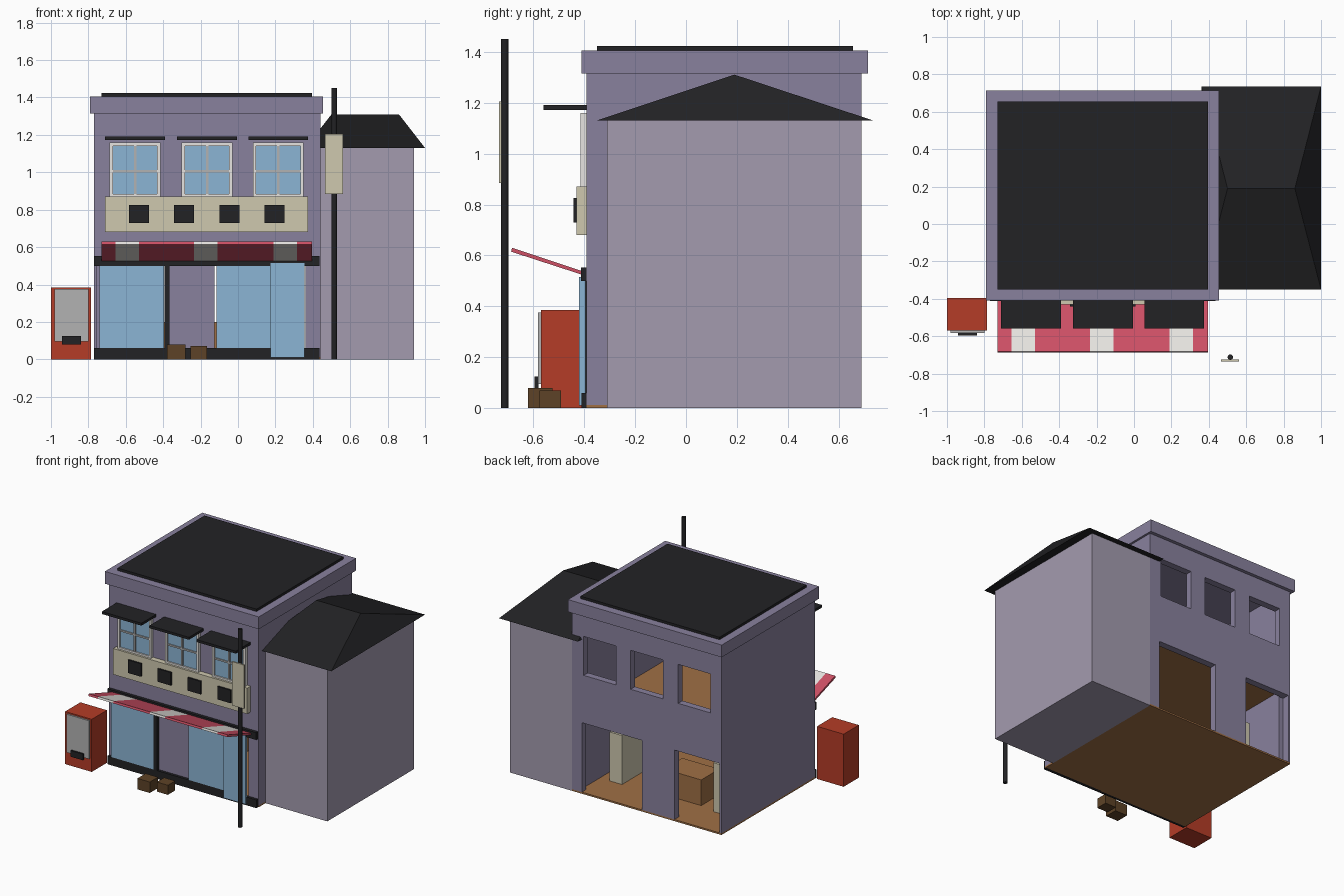
import bpy, bmesh, math

if "Cube" in bpy.data.objects:
    bpy.data.objects.remove(bpy.data.objects["Cube"])

COLORS = {
    "wall": (0.25, 0.22, 0.34), "annex": (0.37, 0.33, 0.43), "black": (0.016, 0.016, 0.018),
    "glass": (0.26, 0.46, 0.66), "red": (0.46, 0.045, 0.02), "awning_red": (0.62, 0.08, 0.13),
    "beige": (0.62, 0.58, 0.43), "white": (0.8, 0.78, 0.75), "brown": (0.11, 0.055, 0.02),
    "wood": (0.35, 0.16, 0.06), "grey": (0.45, 0.45, 0.45),
}
MATS = {}
for n, c in COLORS.items():
    MATS[n] = bpy.data.materials.new(n)
    MATS[n].diffuse_color = (*c, 1)


def mesh_obj(name, verts, faces, mat):
    me = bpy.data.meshes.new(name)
    me.from_pydata(verts, [], faces)
    bm = bmesh.new()
    bm.from_mesh(me)
    bmesh.ops.recalc_face_normals(bm, faces=bm.faces)
    bm.to_mesh(me)
    bm.free()
    ob = bpy.data.objects.new(name, me)
    bpy.context.collection.objects.link(ob)
    if mat:
        me.materials.append(MATS[mat])
    return ob


def box(name, x, y, z, mat=None):
    v = [(a, b, c) for a in x for b in y for c in z]
    f = [(0, 1, 3, 2), (4, 6, 7, 5), (0, 4, 5, 1), (2, 3, 7, 6), (0, 2, 6, 4), (1, 5, 7, 3)]
    return mesh_obj(name, v, f, mat)


def cut(target, cutter):
    m = target.modifiers.new("cut", 'BOOLEAN')
    m.operation, m.solver, m.object = 'DIFFERENCE', 'EXACT', cutter
    bpy.context.view_layer.objects.active = target
    bpy.ops.object.modifier_apply(modifier=m.name)
    bpy.data.objects.remove(cutter)


X0, X1, Y0, Y1 = -0.77, 0.44, -0.39, 0.69
T = 0.05
WINDOWS = (-0.55, -0.165, 0.215)

# hollow main building, same openings in front and back walls
walls = box("main_walls", (X0, X1), (Y0, Y1), (0.012, 1.35), "wall")
cut(walls, box("hollow", (X0 + T, X1 - T), (Y0 + T, Y1 - T), (-0.1, 1.30)))
openings = [(-0.755, -0.39, -0.1, 0.52), (-0.125, 0.36, -0.1, 0.52)]
openings += [(c - 0.13, c + 0.13, 0.87, 1.155) for c in WINDOWS]
for yr in ((Y0 - 0.1, Y0 + T + 0.004), (Y1 - T - 0.004, Y1 + 0.1)):
    for a, b, lo, hi in openings:
        cut(walls, box("opening", (a, b), yr, (lo, hi)))

# floors, parapet and flat roof
box("ground_floor", (X0, X1), (Y0, Y1), (0, 0.012), "wood")
box("upper_floor", (X0 + 0.02, X1 - 0.02), (Y0 + 0.02, Y1 - 0.02), (0.56, 0.585), "wood")
box("parapet", (-0.79, 0.455), (-0.41, 0.715), (1.315, 1.405), "wall")
box("flat_roof", (-0.73, 0.395), (-0.35, 0.655), (1.39, 1.423), "black")

# interior shelves and counter
for i, x in enumerate((-0.63, 0.21)):
    box(f"shelf_{i}", (x, x + 0.1), (-0.05, 0.44), (0.012, 0.37), "beige")
box("counter", (-0.41, -0.11), (0.2, 0.41), (0.012, 0.2), "wood")

# side annex with hip roof
box("annex", (X1, 0.94), (-0.31, 0.69), (0, 1.135), "annex")
mesh_obj("annex_hip_roof",
         [(0.36, -0.35, 1.13), (1, -0.35, 1.13), (1, 0.735, 1.13), (0.36, 0.735, 1.13),
          (0.5, 0.19, 1.31), (0.86, 0.19, 1.31)],
         [(0, 1, 5, 4), (1, 2, 5), (2, 3, 4, 5), (3, 0, 4), (3, 2, 1, 0)], "black")

# upper windows with bars and small canopies
for i, c in enumerate(WINDOWS):
    n = f"window_{i}"
    box(n + "_glass", (c - 0.12, c + 0.12), (-0.405, -0.395), (0.88, 1.145), "glass")
    for s in (-1, 1):
        x = c + s * 0.127
        box(n + f"_jamb_{s}", (x - 0.009, x + 0.009), (-0.415, -0.385), (0.865, 1.16), "white")
    for k, z in enumerate((0.874, 1.15)):
        box(n + f"_rail_{k}", (c - 0.12, c + 0.12), (-0.415, -0.385), (z - 0.009, z + 0.009), "white")
    box(n + "_mullion", (c - 0.006, c + 0.006), (-0.413, -0.4), (0.88, 1.145), "grey")
    box(n + "_crossbar", (c - 0.12, c + 0.12), (-0.413, -0.4), (1.0, 1.012), "grey")
    box(n + "_canopy", (c - 0.16, c + 0.16), (-0.56, -0.385), (1.172, 1.19), "black")

# shopfront
box("plinth", (X0, 0.435), (-0.41, -0.385), (0, 0.06), "black")
box("lintel_beam", (X0, 0.435), (-0.412, -0.385), (0.5, 0.553), "black")
box("shop_post", (-0.392, -0.366), (-0.415, -0.385), (0.06, 0.5), "black")
box("shop_glass_left", (-0.74, -0.395), (-0.41, -0.395), (0.06, 0.5), "glass")
box("shop_glass_right", (-0.115, 0.35), (-0.41, -0.395), (0.06, 0.5), "glass")
box("shop_door", (0.175, 0.355), (-0.42, -0.405), (0.01, 0.515), "glass")

# blank fascia board with square tiles
box("fascia_board", (-0.71, 0.375), (-0.43, -0.385), (0.68, 0.87), "beige")
for i in range(4):
    c = -0.53 + 0.242 * i
    box(f"fascia_tile_{i}", (c - 0.053, c + 0.053), (-0.442, -0.428), (0.73, 0.825), "black")

# striped awning
edges = (-0.73, -0.655, -0.53, -0.235, -0.11, 0.19, 0.315, 0.395)
profile = [(-0.395, 0.52), (-0.395, 0.534), (-0.683, 0.63), (-0.687, 0.615)]
for i, (a, b) in enumerate(zip(edges, edges[1:])):
    mesh_obj(f"awning_stripe_{i}", [(x, y, z) for x in (a, b) for y, z in profile],
             [(0, 1, 2, 3), (4, 7, 6, 5)] + [(j, (j + 1) % 4, (j + 1) % 4 + 4, j + 4) for j in range(4)],
             "white" if i % 2 else "awning_red")

# vending machine
box("vending_body", (-1, -0.785), (-0.57, -0.395), (0, 0.385), "red")
box("vending_panel", (-0.98, -0.8), (-0.582, -0.568), (0.095, 0.375), "grey")
box("vending_slot", (-0.94, -0.84), (-0.595, -0.58), (0.08, 0.125), "black")

# crates by the door
box("crate_large", (-0.38, -0.28), (-0.62, -0.525), (0, 0.08), "brown")
box("crate_small", (-0.255, -0.165), (-0.575, -0.49), (0, 0.07), "brown")

# street pole with blank board
bpy.ops.mesh.primitive_cylinder_add(vertices=12, radius=0.015, depth=1.45, location=(0.515, -0.712, 0.725))
pole = bpy.context.object
pole.name = "street_pole"
pole.data.materials.append(MATS["black"])
bpy.ops.object.shade_smooth_by_angle(angle=math.radians(40))
box("pole_board", (0.465, 0.562), (-0.735, -0.724), (0.885, 1.205), "beige")

for m in bpy.data.materials:
    if m.users and not m.is_grease_pencil:
        m.use_nodes = True
        m.node_tree.nodes["Principled BSDF"].inputs["Base Color"].default_value = m.diffuse_color
